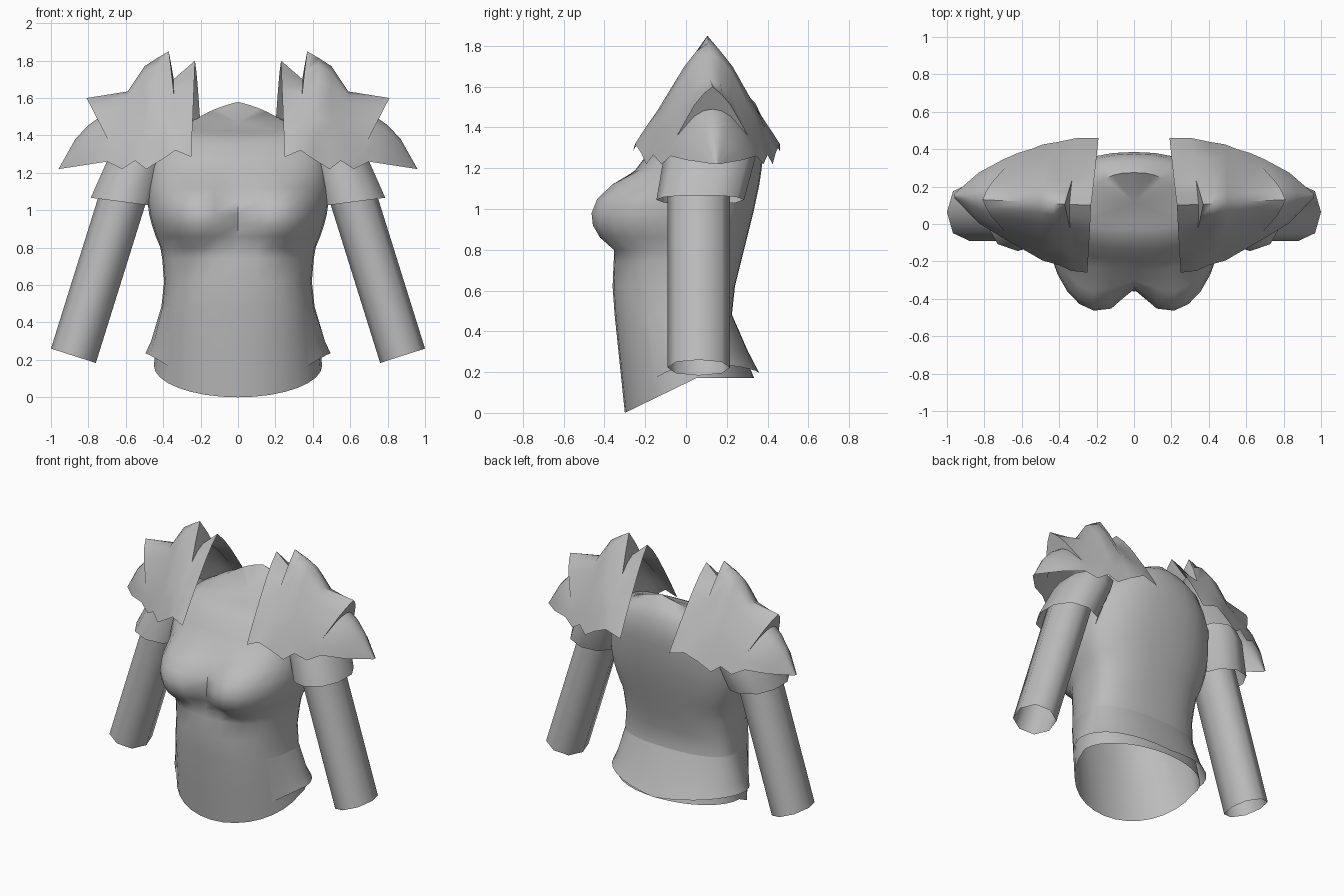
import bpy, bmesh, math
from mathutils import Vector

if "Cube" in bpy.data.objects:
    bpy.data.objects.remove(bpy.data.objects["Cube"])

grey = bpy.data.materials.new("plain_grey")
grey.diffuse_color = (0.5, 0.5, 0.5, 1)
grey.use_nodes = True
grey.node_tree.nodes["Principled BSDF"].inputs["Base Color"].default_value = grey.diffuse_color


def make(name, rows, closed, cap=False, angle=50):
    """Skin a list of point rows into one smooth-shaded sheet or tube."""
    bm = bmesh.new()
    grid = [[bm.verts.new(p) for p in r] for r in rows]
    n = len(rows[0])
    for a, b in zip(grid, grid[1:]):
        for i in range(n if closed else n - 1):
            j = (i + 1) % n
            bm.faces.new((a[i], a[j], b[j], b[i]))
    if cap:
        mid = bm.verts.new(sum((v.co for v in grid[-1]), Vector()) / n)
        for i in range(n):
            bm.faces.new((grid[-1][i], grid[-1][(i + 1) % n], mid))
    bmesh.ops.remove_doubles(bm, verts=bm.verts, dist=0.0005)
    me = bpy.data.meshes.new(name)
    bm.to_mesh(me)
    bm.free()
    me.materials.append(grey)
    ob = bpy.data.objects.new(name, me)
    bpy.context.collection.objects.link(ob)
    bpy.ops.object.select_all(action='DESELECT')
    ob.select_set(True)
    bpy.context.view_layer.objects.active = ob
    bpy.ops.object.shade_smooth_by_angle(angle=math.radians(angle))
    return ob


def both_sides(name, rows, closed, angle=50):
    make(name + "_left", rows, closed, angle=angle)
    flipped = [[(-x, y, z) for x, y, z in reversed(r)] for r in rows]
    make(name + "_right", flipped, closed, angle=angle)


# Torso: height, half width, front y, back y, dip of the front hem
rings = [
    (0.17, 0.45, -0.30, 0.335, 0.17), (0.30, 0.435, -0.325, 0.28, 0.06),
    (0.48, 0.41, -0.35, 0.225, 0), (0.62, 0.395, -0.36, 0.24, 0),
    (0.74, 0.405, -0.355, 0.27, 0), (0.80, 0.415, -0.35, 0.285, 0),
    (0.86, 0.44, -0.35, 0.30, 0), (0.92, 0.46, -0.35, 0.315, 0),
    (0.98, 0.475, -0.345, 0.33, 0), (1.05, 0.485, -0.33, 0.345, 0),
    (1.12, 0.485, -0.30, 0.36, 0), (1.19, 0.48, -0.25, 0.37, 0),
    (1.27, 0.475, -0.19, 0.38, 0), (1.34, 0.44, -0.13, 0.385, 0),
]
N = 32


def power(v, e):
    return math.copysign(abs(v) ** e, v)


def ring(z, hw, yf, yb, dip):
    pts = []
    e = 0.83 + 0.17 * min(1, max(0, (0.5 - z) / 0.33))   # rounder at the hem
    for i in range(N):
        a = 2 * math.pi * i / N
        s, c = math.sin(a), math.cos(a)       # c = 1 at the front
        x = hw * power(s, e)
        yc = 0.05
        depth = (yc - yf) if c > 0 else (yb - yc)
        y = yc - depth * power(c, e)
        zz = z - dip * max(0, power(c, e))
        if c > 0:                             # chest swell
            d = ((abs(x) - 0.24) / 0.23) ** 2 + ((z - 0.98) / 0.2) ** 2
            y -= 0.145 * max(0, 1 - d) ** 0.8
        pts.append((x, y, zz))
    return pts


rows = [ring(*r) for r in rings]
# Neckline slopes up to a peak that leans forward at the back
for z0, hw, yf, yb, rise, peak in [(1.385, 0.385, -0.08, 0.375, 0.06, 0),
                                   (1.41, 0.32, -0.03, 0.34, 0.11, 0.1),
                                   (1.425, 0.25, 0.02, 0.275, 0.155, 0.25)]:
    rows.append([(x, y, z0 + (rise - peak * abs(x)) * max(0, (y - yf) / (yb - yf)))
                 for x, y, z in ring(1.5, hw, yf, yb, 0)])
make("torso", rows, True, cap=True)

# Flared plate around the hips and lower back, growing out of the torso
flare = []
outer = [(0.48, 0.411, -0.35, 0.226), (0.30, 0.465, -0.335, 0.305),
         (0.185, 0.495, -0.32, 0.365)]
for inner, o in zip((rings[2], rings[1], (0.22, 0.445, -0.312, 0.315, 0.1)), outer):
    row = []
    for i, (p, q) in enumerate(zip(ring(*inner), ring(*o, 0))):
        c = math.cos(2 * math.pi * i / N)
        if c < 0.6:
            q = Vector(q)
            q.z += 0.05 * min(1, abs(q.x) / 0.45) * (o[0] < 0.2)
            row.append(Vector(p).lerp(q, min(1, (0.6 - c) / 0.55)))
    flare.append(row)
make("hip_plate", flare, False)


# Sleeve and upper arm band: tubes of tilted ellipses
def tube(rings, sides, shift):
    out = []
    for cx, cy, cz, rx, ry, slope in rings:
        r = []
        for i in range(sides):
            a = 2 * math.pi * (i + shift) / sides
            dx = rx * power(math.cos(a), 0.9)
            r.append((cx + dx, cy + ry * power(math.sin(a), 0.9), cz + slope * dx))
        out.append(r)
    return out


both_sides("sleeve", tube([(0.88, 0.063, 0.222, 0.12, 0.153, 0.32),
                           (0.565, 0.063, 1.23, 0.12, 0.153, 0.32)], 8, 0), True)
both_sides("arm_band", tube([(0.62, 0.07, 1.045, 0.175, 0.215, 0.13),
                             (0.545, 0.115, 1.25, 0.165, 0.225, 0.05),
                             (0.51, 0.12, 1.32, 0.15, 0.21, 0.05)], 10, 0.5), True)

# Shoulder guard: ridge x, ridge z, hem x, hem z, half depth, centre y, rear skew, roundness, spike
stations = [
    (0.23, 1.80, 0.25, 1.285, 0.36, 0.10, -0.06, 1.2, None),
    (0.345, 1.70, 0.335, 1.32, 0.355, 0.105, -0.03, 1.5, None),
    (0.345, 1.70, 0.335, 1.32, 0.355, 0.105, -0.03, 1.5, (0.37, 1.85, 0.36)),
    (0.43, 1.815, 0.40, 1.275, 0.33, 0.11, 0, 1.5, None),
    (0.50, 1.77, 0.49, 1.22, 0.31, 0.115, 0, 1.6, None),
    (0.59, 1.635, 0.55, 1.265, 0.28, 0.12, 0, 1.7, None),
    (0.75, 1.49, 0.62, 1.22, 0.25, 0.13, 0, 2.0, (0.81, 1.60, 0.7)),
    (0.75, 1.49, 0.62, 1.22, 0.25, 0.13, 0, 2.0, None),
    (0.80, 1.455, 0.70, 1.26, 0.21, 0.135, 0, 1.9, None),
    (0.87, 1.38, 0.83, 1.24, 0.135, 0.14, 0, 1.7, None),
    (0.96, 1.22, 0.96, 1.22, 0.012, 0.15, 0, 1.6, None),
]
cols = [-1, -0.85, -0.7, -0.36, -0.18, 0, 0.18, 0.36, 0.7, 0.85, 1]
guard = []
for tx, tz, bx, bz, w, yc, skew, bend, spike in stations:
    row = []
    for t in cols:
        u = abs(t)
        drop = u ** bend
        x, z = tx + (bx - tx) * drop, tz + (bz - tz) * drop
        x += skew * max(0, t)
        if spike:
            k = max(0, 1 - u / spike[2])
            x += (spike[0] - tx) * k
            z += (spike[1] - tz) * k
        row.append((x, yc + w * t, z))
    guard.append(row)
both_sides("shoulder_guard", guard, False, angle=62)
